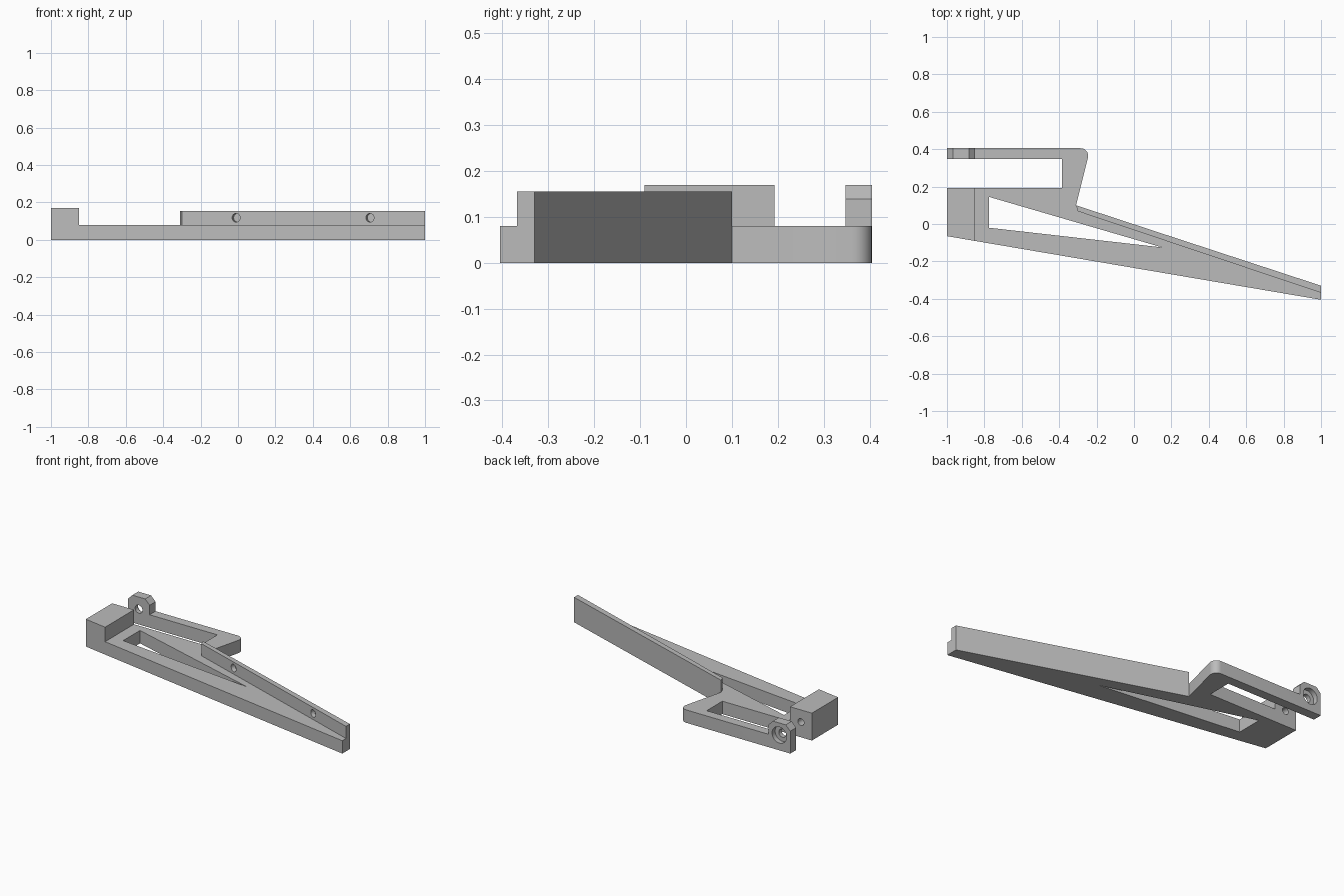
import bpy
import bmesh
import math
from mathutils import Vector

if "Cube" in bpy.data.objects:
    bpy.data.objects.remove(bpy.data.objects["Cube"], do_unlink=True)

grey = bpy.data.materials.new("plain_grey")
grey.use_nodes = True
grey.diffuse_color = (0.5, 0.5, 0.5, 1)
grey.node_tree.nodes["Principled BSDF"].inputs["Base Color"].default_value = (0.5, 0.5, 0.5, 1)

PLATE_TOP, WALL_TOP, BLOCK_TOP = 0.08, 0.155, 0.17
BACK, ARM_FRONT, BLOCK_BACK = 0.405, 0.347, 0.193
BLOCK_RIGHT = -0.85


def finish(name, bm):
    bmesh.ops.recalc_face_normals(bm, faces=bm.faces)
    mesh = bpy.data.meshes.new(name)
    bm.to_mesh(mesh)
    bm.free()
    mesh.materials.append(grey)
    obj = bpy.data.objects.new(name, mesh)
    bpy.context.collection.objects.link(obj)
    return obj


def prism(name, outline, low, high, along_y=False):
    """Extrude an outline along z, or an x-z outline along y."""
    bm = bmesh.new()
    place = (lambda p: (p[0], low, p[1])) if along_y else (lambda p: (p[0], p[1], low))
    face = bm.faces.new([bm.verts.new(place(p)) for p in outline])
    grown = bmesh.ops.extrude_face_region(bm, geom=[face])["geom"]
    shift = (0, high - low, 0) if along_y else (0, 0, high - low)
    bmesh.ops.translate(bm, vec=shift, verts=[v for v in grown if isinstance(v, bmesh.types.BMVert)])
    return finish(name, bm)


def rod(name, start, end, radius):
    start, end = Vector(start), Vector(end)
    axis = end - start
    bm = bmesh.new()
    bmesh.ops.create_cone(bm, cap_ends=True, segments=32, radius1=radius, radius2=radius, depth=axis.length)
    bm.transform(axis.to_track_quat("Z", "Y").to_matrix().to_4x4())
    bmesh.ops.translate(bm, vec=(start + end) / 2, verts=bm.verts)
    return finish(name, bm)


def combine(target, other, operation):
    mod = target.modifiers.new(operation.lower(), "BOOLEAN")
    mod.operation, mod.solver, mod.object = operation, "EXACT", other
    bpy.context.view_layer.objects.active = target
    bpy.ops.object.modifier_apply(modifier=mod.name)
    bpy.data.objects.remove(other, do_unlink=True)


# Base plate with hooked arm and one rounded corner
corner = []
for i in range(9):
    a = math.radians(-12 + i * 102 / 8)
    corner.append((-0.285 + 0.04 * math.cos(a), BACK - 0.04 + 0.04 * math.sin(a)))
bracket = prism("bracket_body", [
    (-1, -0.065), (1, -0.405), (1, -0.33), (-0.31, 0.1), *corner,
    (-1, BACK), (-1, ARM_FRONT), (-0.385, ARM_FRONT),
    (-0.385, BLOCK_BACK), (-1, BLOCK_BACK)], 0, PLATE_TOP)

# Triangular window
combine(bracket, prism("window_cutter", [(-0.775, 0.145), (-0.775, -0.02), (0.15, -0.125)], -0.1, 0.2),
        "DIFFERENCE")

# End block, slanted wall and chamfered lug
combine(bracket, prism("end_block", [
    (-1, -0.065), (BLOCK_RIGHT, -0.0905), (BLOCK_RIGHT, BLOCK_BACK), (-1, BLOCK_BACK)],
    PLATE_TOP, BLOCK_TOP), "UNION")
wall_start, wall_end = Vector((-0.3, 0.068, 0.118)), Vector((1, -0.368, 0.118))
combine(bracket, prism("wall", [
    wall_start.xy, wall_end.xy, (1, -0.33), (-0.31, 0.1)], PLATE_TOP, WALL_TOP), "UNION")
combine(bracket, prism("lug", [
    (-1, PLATE_TOP), (BLOCK_RIGHT, PLATE_TOP), (BLOCK_RIGHT, 0.139), (-0.881, BLOCK_TOP),
    (-0.969, BLOCK_TOP), (-1, 0.139)], ARM_FRONT, BACK, True), "UNION")

# Pivot holes: counterbored through the lug, blind in the block
px, pz = -0.925, 0.095
for name, y0, y1, radius in (("lug_hole", 0.3, 0.5, 0.025), ("counterbore", 0.375, 0.5, 0.05),
                             ("block_hole", 0.05, 0.25, 0.021)):
    combine(bracket, rod(name, (px, y0, pz), (px, y1, pz), radius), "DIFFERENCE")

# Blind screw holes in the front of the wall
run = wall_end - wall_start
inward = Vector((-run.y, run.x, 0)).normalized()
for x in (-0.01, 0.705):
    spot = wall_start + run * ((x - wall_start.x) / run.x)
    combine(bracket, rod("screw_hole", spot - inward * 0.05, spot + inward * 0.027, 0.023), "DIFFERENCE")

bpy.ops.object.select_all(action="DESELECT")
bracket.select_set(True)
bpy.context.view_layer.objects.active = bracket
bpy.ops.object.shade_smooth_by_angle(angle=math.radians(30))
